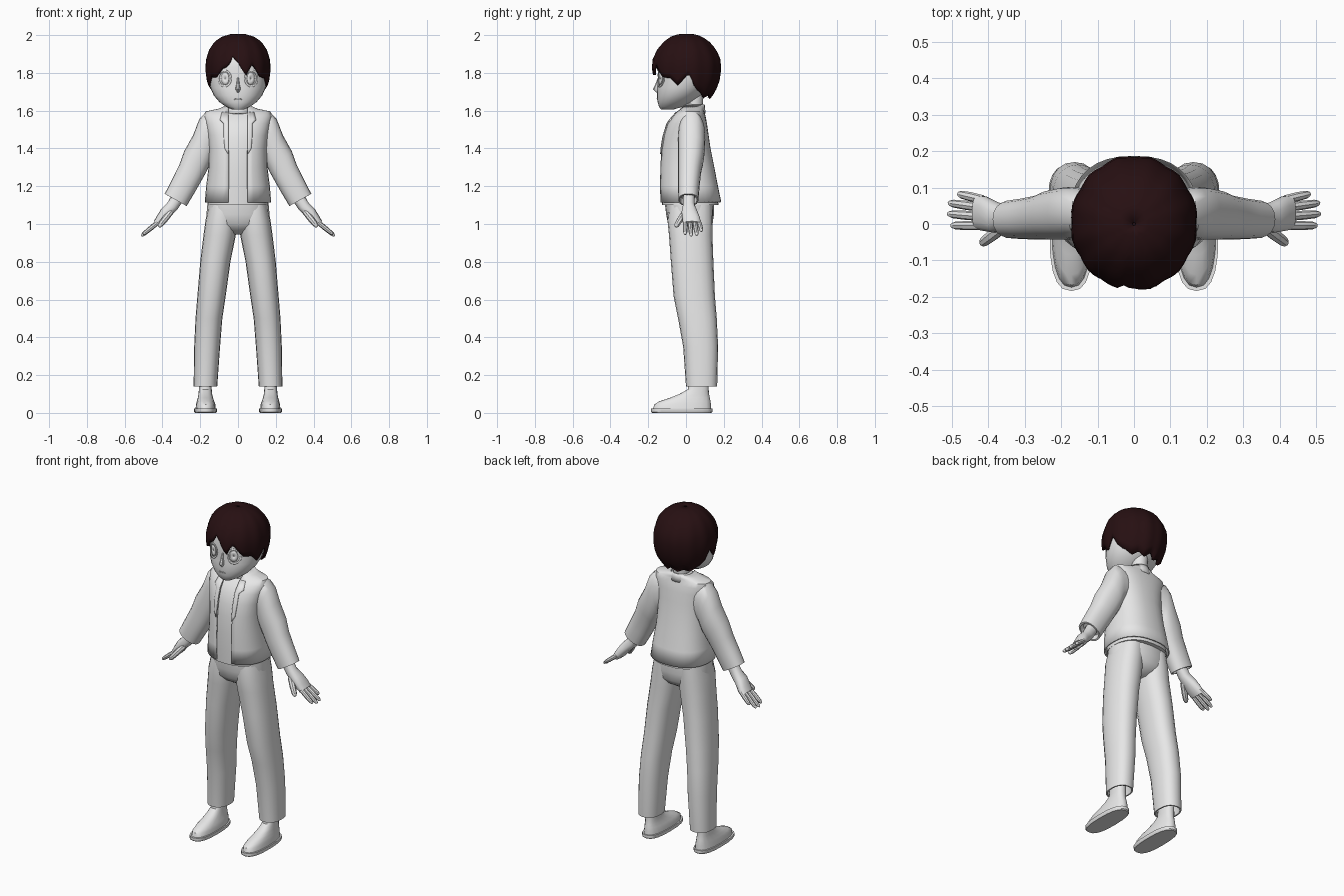
import bpy, bmesh, math
from mathutils import Vector


def material(name, rgb):
    m = bpy.data.materials.new(name)
    m.diffuse_color = (*rgb, 1)
    return m


GREY = material("light_grey", (0.8, 0.8, 0.8))
BROWN = material("dark_brown", (0.02, 0.005, 0.006))


def build(name, rows, mat=GREY, closed=True, caps=True, mirror=False, thick=0, angle=40):
    """Skin a list of equally long point rows."""
    bm = bmesh.new()
    grid = [[bm.verts.new(p) for p in row] for row in rows]
    n = len(grid[0])
    for a, b in zip(grid, grid[1:]):
        for i in range(n if closed else n - 1):
            j = (i + 1) % n
            bm.faces.new((a[i], a[j], b[j], b[i]))
    if closed and caps:
        bm.faces.new(grid[0][::-1])
        bm.faces.new(grid[-1])
    bmesh.ops.recalc_face_normals(bm, faces=bm.faces)
    for f in bm.faces:
        f.smooth = True
    me = bpy.data.meshes.new(name)
    bm.to_mesh(me)
    bm.free()
    me.set_sharp_from_angle(angle=math.radians(angle))
    me.materials.append(mat)
    ob = bpy.data.objects.new(name, me)
    bpy.context.collection.objects.link(ob)
    if thick:
        s = ob.modifiers.new("thickness", "SOLIDIFY")
        s.thickness, s.offset = thick, 0
    if mirror:
        ob.modifiers.new("mirror", "MIRROR")
    return ob


def power(v, p):
    return math.copysign(abs(v) ** p, v)


def ring(x1, z1, x2, z2, y1, y2, e=2.3, angles=None, n=20):
    """Rounded section between two xz points, spanning y1 to y2."""
    c = Vector(((x1 + x2) / 2, (y1 + y2) / 2, (z1 + z2) / 2))
    u = Vector(((x2 - x1) / 2, 0, (z2 - z1) / 2))
    v = Vector((0, (y2 - y1) / 2, 0))
    angles = angles or [2 * math.pi * i / n for i in range(n)]
    return [c + u * power(math.cos(a), 2 / e) + v * power(math.sin(a), 2 / e) for a in angles]


def level(z, w, y1, y2, **k):
    return ring(-w, z, w, z, y1, y2, **k)


def sample(table, z):
    """Interpolate a (z, ...) table sorted by its first column."""
    z = max(table[0][0], min(table[-1][0], z))
    for a, b in zip(table, table[1:]):
        if z <= b[0]:
            t = (z - a[0]) / (b[0] - a[0])
            return [p + (q - p) * t for p, q in zip(a[1:], b[1:])]


def front(table, x, z, e):
    """Front surface y of a body given by a table."""
    w, y1, y2 = sample(table, z)
    return (y1 + y2) / 2 - (y2 - y1) / 2 * max(0, 1 - abs(x / w) ** e) ** (1 / e)


# Trousers
legs = [(.14, .11, .235, 0, .165), (.35, .095, .232, -.015, .17), (.5, .083, .225, -.042, .163),
        (.62, .065, .215, -.066, .153), (.8, .04, .2, -.08, .145), (.94, .012, .183, -.09, .14),
        (1.02, .005, .172, -.098, .142), (1.1, .005, .155, -.09, .14)]
hem = ring(.118, .14, .227, .14, .008, .157)
hem_in = ring(.122, .2, .225, .2, .008, .155)
build("trouser_leg", [hem_in, hem] + [ring(a, z, b, z, c, d) for z, a, b, c, d in legs], mirror=True)
build("trouser_hips", [level(*r) for r in [
    (.945, .045, -.03, .08), (.97, .11, -.07, .12), (1.0, .165, -.095, .14),
    (1.05, .167, -.105, .148), (1.13, .16, -.115, .15), (1.2, .15, -.11, .14)]])

# Ankles and shoes
build("shoe_sole", [ring(a, z, b, z, c, d, 2.6) for z, a, b, c, d in [
    (0, .116, .228, -.178, .135), (.005, .112, .232, -.184, .14), (.022, .112, .232, -.184, .14)]],
    mirror=True)
build("shoe_upper", [ring(a, z, b, z, c, d, 2.4) for z, a, b, c, d in [
    (.015, .118, .226, -.176, .134), (.045, .12, .222, -.168, .132), (.062, .126, .218, -.14, .13),
    (.08, .132, .213, -.085, .126), (.1, .137, .209, -.035, .122), (.125, .139, .207, .01, .12),
    (.22, .139, .205, .02, .12)]], mirror=True)

# Jacket, open down the middle, over a shirt
coat = [(1.115, .172, -.135, .183), (1.2, .165, -.137, .165), (1.3, .152, -.136, .146),
        (1.4, .15, -.13, .126), (1.47, .157, -.118, .116), (1.53, .168, -.098, .107),
        (1.57, .176, -.07, .1), (1.593, .168, -.045, .092), (1.607, .1, -.03, .09),
        (1.625, .062, -.022, .09)]
GAP = .05
rows = []
for z, w, y1, y2 in coat:
    a0 = math.acos((GAP / w) ** 1.2)
    angles = [-a0 + (math.pi + 2 * a0) * i / 32 for i in range(33)]
    rows.append(level(z, w, y1, y2, e=2.4, angles=angles))
build("jacket", rows, closed=False, thick=.008)
build("shirt", [level(z - .015, w - .01, y1 + .008, y2 - .01, e=2.4, n=28) for z, w, y1, y2 in coat])

# Lapels folded over the jacket front
lapel = []
for z, out in [(1.59, .085), (1.55, .095), (1.53, .075), (1.46, .075), (1.4, .07), (1.37, .052)]:
    xs = [.05 + (out - .05) * i / 3 for i in range(4)]
    lapel.append([Vector((x, front(coat, x, z, 2.4) - .006, z)) for x in xs])
build("lapel", lapel, closed=False, thick=.006, mirror=True)

# Shirt collar and neck
build("collar", [level(*r, e=2) for r in [(1.585, .07, -.04, .1), (1.61, .06, -.025, .097),
                                          (1.632, .05, -.005, .095)]], caps=False, thick=.008)
build("neck", [level(*r, e=2) for r in [(1.55, .05, 0, .09), (1.63, .042, .002, .088),
                                        (1.74, .05, -.01, .1)]])

# Sleeves, with the cuff turned in
build("sleeve", [ring(*r) for r in [
    (.09, 1.40, .11, 1.58, -.03, .09), (.135, 1.35, .17, 1.593, -.04, .1),
    (.14, 1.335, .205, 1.555, -.042, .102), (.15, 1.31, .238, 1.47, -.042, .1),
    (.168, 1.275, .285, 1.385, -.042, .092), (.19, 1.235, .312, 1.31, -.042, .08),
    (.23, 1.165, .35, 1.235, -.042, .072), (.272, 1.095, .388, 1.16, -.04, .066),
    (.28, 1.1, .38, 1.155, -.033, .058), (.275, 1.13, .355, 1.175, -.03, .055)]], mirror=True)

# Hands: wrist and palm, four fingers and a thumb
build("palm", [ring(*r, n=14) for r in [
    (.29, 1.125, .345, 1.165, -.015, .045), (.322, 1.075, .372, 1.115, -.017, .047),
    (.36, 1.04, .405, 1.082, -.024, .062), (.39, 1.005, .428, 1.045, -.02, .076),
    (.415, .985, .445, 1.015, -.016, .078)]], mirror=True)


def finger(name, a, b, r):
    a, b = Vector(a), Vector(b)
    d = (b - a).normalized()
    v = d.cross(Vector((0, 1, 0))).normalized()
    u = d.cross(v)
    rows = []
    for t, s in [(0, 1), (.5, 1.05), (.85, .9), (.96, .6), (1, .2)]:
        rows.append([a.lerp(b, t) + (u * math.cos(k * math.pi / 4) + v * math.sin(k * math.pi / 4)) * r * s
                     for k in range(8)])
    build(name, rows, mirror=True)


for name, y, ty, tx, tz in [("index_finger", -.005, -.004, .503, .945), ("middle_finger", .02, .028, .512, .936),
                            ("ring_finger", .045, .058, .51, .94), ("little_finger", .067, .083, .484, .962)]:
    finger(name, (.415, y, 1.015), (tx, ty, tz), .012)
finger("thumb", (.355, -.005, 1.065), (.42, -.055, .985), .016)

# Head
head = [(1.605, .03, -.13, -.07), (1.62, .062, -.143, -.02), (1.645, .098, -.15, .03),
        (1.68, .128, -.154, .08), (1.72, .146, -.152, .115), (1.77, .154, -.146, .14),
        (1.83, .155, -.15, .152), (1.9, .14, -.13, .145), (1.96, .085, -.08, .1)]
build("head", [level(*r, e=2.1, n=28) for r in head])
build("nose", [level(*r, e=2, n=8) for r in [
    (1.695, .006, -.156, -.13), (1.715, .014, -.175, -.13), (1.735, .01, -.164, -.13),
    (1.775, .005, -.149, -.13)]])


# Eyes and mouth, thin plates that follow the face
def face_plate(name, cx, cz, rx, rz, lift, inner=0.05, mirror=True):
    rows = []
    for s in (inner, (1 + inner) / 2, 1):
        row = []
        for i in range(24):
            a = math.pi * i / 12
            x, z = cx + rx * s * math.cos(a), cz + rz * s * math.sin(a)
            row.append(Vector((x, front(head, x, z, 2.1) - lift, z)))
        rows.append(row)
    build(name, rows, caps=False, thick=.004, mirror=mirror)


face_plate("eye_rim", .07, 1.77, .036, .046, .004, inner=.8)
face_plate("iris", .068, 1.77, .02, .033, .003)
face_plate("mouth", 0, 1.66, .022, .004, .001, mirror=False)

# Hair: a cap whose lower edge is cut into pointed locks
cap = [(1.66, .115, -.15, .12), (1.7, .145, -.16, .152), (1.76, .162, -.168, .175),
       (1.82, .17, -.178, .184), (1.87, .166, -.174, .18), (1.92, .15, -.15, .158),
       (1.96, .122, -.115, .122), (1.985, .085, -.08, .085), (1.998, .04, -.04, .045), (2, .004, -.004, .004)]
edge = [(-180, 1.68), (-150, 1.675), (-118, 1.69), (-95, 1.785), (-75, 1.745), (-55, 1.775), (-35, 1.8),
        (-22, 1.83), (-10, 1.89), (2, 1.835), (14, 1.795), (24, 1.84), (36, 1.81), (55, 1.77),
        (75, 1.745), (95, 1.785), (118, 1.69), (150, 1.675), (180, 1.68)]
COLS = 72
rows = []
for k in range(13):
    row = []
    for i in range(COLS):
        deg = -180 + 360 * i / COLS
        saw = .022 * abs((i % 6) / 3 - 1) - .011
        low = sample(edge, deg)[0] + saw
        z = low + (2 - low) * math.sin(k / 12 * math.pi / 2)
        w, y1, y2 = sample(cap, z)
        lock = 1 - .03 * abs((i % 6) / 3 - 1)
        a = math.radians(deg)
        row.append(Vector((w * lock * math.sin(a),
                           (y1 + y2) / 2 - (y2 - y1) / 2 * lock * math.cos(a), z)))
    rows.append(row)
build("hair", rows, mat=BROWN, caps=False, thick=.014, angle=30)
build("hair_crown", [level(*r, e=2) for r in [(1.9, .13, -.13, .14), (1.96, .1, -.095, .1),
                                              (1.99, .05, -.05, .05)]], mat=BROWN)
